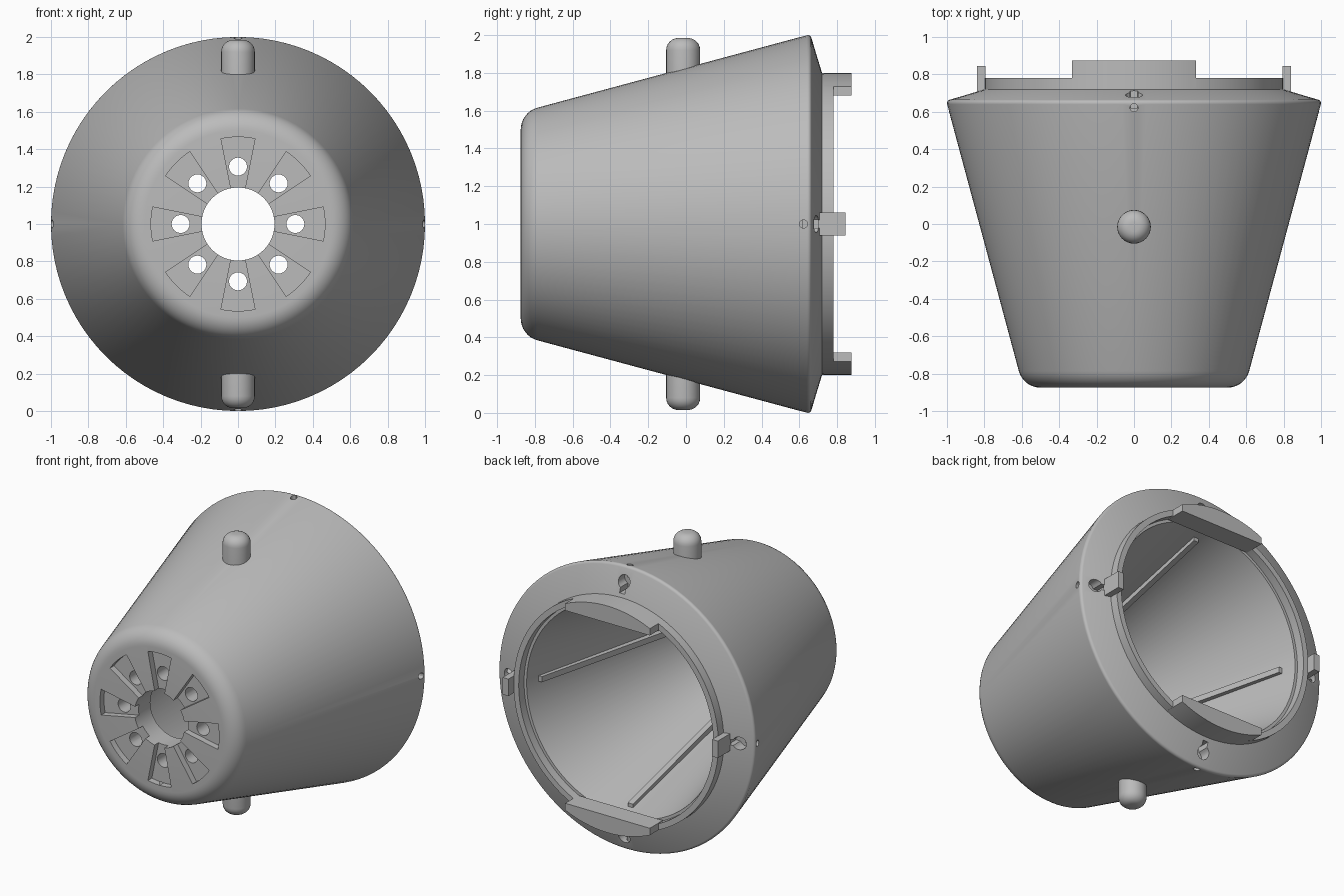
import bpy, bmesh
from math import sin, cos, pi, radians, sqrt
from mathutils import Matrix

cube = bpy.data.objects.get("Cube")
if cube:
    bpy.data.objects.remove(cube, do_unlink=True)

grey = bpy.data.materials.new("plain_grey")
grey.use_nodes = True
GREY = (0.5, 0.5, 0.5, 1)
grey.diffuse_color = GREY
grey.node_tree.nodes["Principled BSDF"].inputs["Base Color"].default_value = GREY

AXIS_HEIGHT = 1.0
QUARTERS = [i * pi / 2 for i in range(4)]
EIGHTHS = [i * pi / 4 for i in range(8)]


def turn(angle):
    return Matrix.Rotation(angle, 4, 'Y')


def finish(bm, name):
    bmesh.ops.recalc_face_normals(bm, faces=bm.faces)
    mesh = bpy.data.meshes.new(name)
    bm.to_mesh(mesh)
    bm.free()
    mesh.materials.append(grey)
    obj = bpy.data.objects.new(name, mesh)
    obj.location.z = AXIS_HEIGHT
    bpy.context.collection.objects.link(obj)
    return obj


def prism(bm, outline, y0, y1, matrix=Matrix()):
    """Outline in x and z, extruded along y."""
    front = [bm.verts.new(matrix @ Matrix.Translation((x, y0, z)).translation) for x, z in outline]
    back = [bm.verts.new(matrix @ Matrix.Translation((x, y1, z)).translation) for x, z in outline]
    bm.faces.new(front)
    bm.faces.new(back[::-1])
    for i in range(len(outline)):
        j = (i + 1) % len(outline)
        bm.faces.new((front[i], back[i], back[j], front[j]))


def prisms(name, outline, y0, y1, matrices):
    bm = bmesh.new()
    for m in matrices:
        prism(bm, outline, y0, y1, m)
    return finish(bm, name)


def lathe(name, profile, segments, closed, matrix=Matrix()):
    """Profile of (radius, y) turned about the y axis."""
    bm = bmesh.new()
    rings = []
    for r, y in profile:
        rings.append([bm.verts.new((r * cos(2 * pi * k / segments), y, r * sin(2 * pi * k / segments)))
                      for k in range(segments)])
    for i in range(len(rings) if closed else len(rings) - 1):
        a, b = rings[i], rings[(i + 1) % len(rings)]
        for k in range(segments):
            n = (k + 1) % segments
            bm.faces.new((a[k], a[n], b[n], b[k]))
    if not closed:
        bm.faces.new(rings[0])
        bm.faces.new(rings[-1])
    bm.transform(matrix)
    return finish(bm, name)


def arc(cx, cy, radius, start, end, steps):
    return [(cx + radius * cos(radians(start + (end - start) * i / steps)),
             cy + radius * sin(radians(start + (end - start) * i / steps))) for i in range(steps + 1)]


def smooth(obj):
    bpy.ops.object.select_all(action='DESELECT')
    obj.select_set(True)
    bpy.context.view_layer.objects.active = obj
    bpy.ops.object.shade_smooth_by_angle(angle=radians(30))


def cut(obj, cutter):
    cutter.hide_render = True
    mod = obj.modifiers.new("cut", 'BOOLEAN')
    mod.operation = 'DIFFERENCE'
    mod.solver = 'EXACT'
    mod.object = cutter
    bpy.context.view_layer.objects.active = obj
    bpy.ops.object.modifier_apply(modifier=mod.name)
    bpy.data.objects.remove(cutter, do_unlink=True)


# Hollow conical housing with rounded nose, bevelled flange and rear collar
profile = [(0.195, -0.875)] + arc(0.5, -0.755, 0.12, -90, -15, 8)
profile += arc(0.98, 0.645, 0.02, -15, 75, 4)
profile += [(0.8, 0.72), (0.8, 0.78), (0.76, 0.78), (0.76, 0.72), (0.74, 0.72),
            (0.40, -0.70), (0.195, -0.70)]
housing = lathe("housing", profile, 96, True)

# Fan of wedge recesses and bolt holes on the nose
half = 11.3
wedge = arc(0, 0, 0.15, 90 + half, 90 - half, 1) + arc(0, 0, 0.465, 90 - half, 90 + half, 6)
cut(housing, prisms("wedge_cutter", wedge, -0.95, -0.83, [turn(a) for a in EIGHTHS]))
bolt = arc(0, 0.307, 0.048, 0, 345, 23)
cut(housing, prisms("bolt_cutter", bolt, -1, -0.6, [turn(a) for a in EIGHTHS]))

# Keyholes on the flange and small vents on its rim
keyhole = arc(0, 0.9, 0.045, -63, 243, 16) + [(-0.02, 0.825), (0.02, 0.825)]
cut(housing, prisms("keyhole_cutter", keyhole, 0.62, 0.8, [turn(a) for a in QUARTERS]))
vent = arc(0, 0, 0.022, 0, 330, 11)
upright = Matrix.Translation((0, 0.622, 0)) @ Matrix.Rotation(pi / 2, 4, 'X')
cut(housing, prisms("vent_cutter", vent, 0.9, 1.1, [turn(a) @ upright for a in QUARTERS]))
smooth(housing)

# Thin ribs along the inside wall
rib = [(0.77, 0.62), (0.69, 0.62), (0.36, -0.69), (0.43, -0.69)]
lay_flat = Matrix.Rotation(-pi / 2, 4, 'X')
prisms("inner_ribs", rib, -0.02, 0.02, [turn(a) @ lay_flat for a in QUARTERS])

# Curved tabs at the top and bottom of the collar
spread = 24.4
tab = arc(0, 0, 0.8, 90 - spread, 90 + spread, 16) + [(-0.33, 0.68), (0.33, 0.68)]
for name, angle in (("top_tab", 0), ("bottom_tab", pi)):
    smooth(prisms(name, tab, 0.73, 0.875, [turn(angle)]))

# Square clips at the two sides
clip = [(0.795, -0.06), (0.84, -0.06), (0.84, 0.06), (0.795, 0.06)]
for name, angle in (("left_clip", 0), ("right_clip", pi)):
    prisms(name, clip, 0.70, 0.845, [turn(angle)])

# Round-ended pivot pins
pin = [(0.09, 0.72)] + arc(0.025, 0.92, 0.065, 0, 90, 6)
for name, angle in (("top_pin", pi / 2), ("bottom_pin", -pi / 2)):
    place = Matrix.Translation((0, -0.015, 0)) @ Matrix.Rotation(angle, 4, 'X')
    smooth(lathe(name, pin, 32, False, place))
